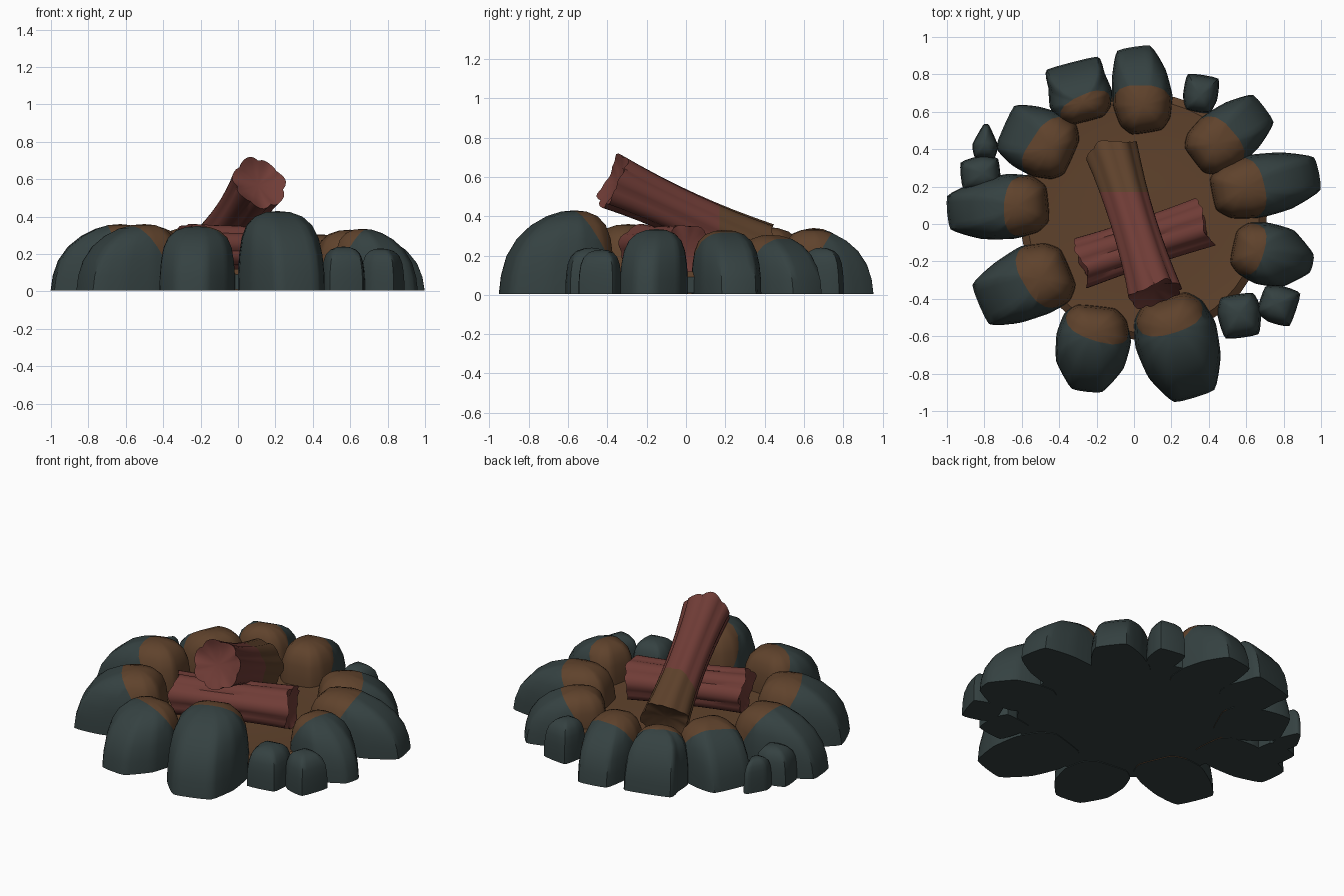
import bpy, bmesh, math, random
from mathutils import Vector

if "Cube" in bpy.data.objects:
    bpy.data.objects.remove(bpy.data.objects["Cube"])

random.seed(4)


def material(name, rgb):
    m = bpy.data.materials.new(name)
    m.diffuse_color = (*rgb, 1)
    m.use_nodes = True
    m.node_tree.nodes["Principled BSDF"].inputs["Base Color"].default_value = m.diffuse_color
    return m


STONE = material("slate stone", (0.035, 0.053, 0.053))
EARTH = material("brown earth", (0.115, 0.055, 0.025))
WOOD = material("red wood", (0.160, 0.045, 0.037))


def finish(bm, name, mats, angle):
    bmesh.ops.recalc_face_normals(bm, faces=bm.faces)
    me = bpy.data.meshes.new(name)
    bm.to_mesh(me)
    bm.free()
    for m in mats:
        me.materials.append(m)
    me.shade_smooth()
    me.set_sharp_from_angle(angle=math.radians(angle))
    ob = bpy.data.objects.new(name, me)
    bpy.context.collection.objects.link(ob)
    return ob


def split_colour(bm, point, normal):
    """Cut along a plane and give the faces behind it the second material."""
    bmesh.ops.bisect_plane(bm, geom=bm.verts[:] + bm.edges[:] + bm.faces[:],
                           plane_co=point, plane_no=normal)
    for f in bm.faces:
        if (f.calc_center_median() - point).dot(normal) < 0:
            f.material_index = 1


def bridge(bm, rings):
    for a, b in zip(rings, rings[1:]):
        n = len(a)
        for i in range(n):
            bm.faces.new((a[i], a[(i + 1) % n], b[(i + 1) % n], b[i]))


def fan(bm, ring, co):
    c = bm.verts.new(co)
    for i in range(len(ring)):
        bm.faces.new((ring[i], ring[(i + 1) % len(ring)], c))


def smooth_loop(pts, steps=4, tension=0.22):
    """Closed cardinal spline through the points."""
    out, n = [], len(pts)
    for i in range(n):
        p0, p1, p2, p3 = (pts[(i + k) % n] for k in (-1, 0, 1, 2))
        m1, m2 = (p2 - p0) * tension, (p3 - p1) * tension
        for s in range(steps):
            t = s / steps
            out.append(p1 * (2*t**3 - 3*t*t + 1) + m1 * (t**3 - 2*t*t + t)
                       + p2 * (3*t*t - 2*t**3) + m2 * (t**3 - t*t))
    return out


# Ring of stones: inner point, outer point, half width, half outer edge, height
STONES = [
    (.42, .16, .98, .27, .17, .09, .33),
    (.32, .34, .69, .62, .165, .09, .305),
    (.34, .60, .37, .79, .09, .08, .24),
    (.07, .49, .0, .94, .16, .09, .335),
    (-.25, .55, -.33, .86, .17, .14, .34),
    (-.33, .36, -.69, .52, .19, .12, .345),
    (-.80, .35, -.79, .53, .07, .015, .20),
    (-.72, .28, -.92, .26, .10, .07, .22),
    (-.46, .11, -.99, .06, .175, .09, .36),
    (-.35, -.23, -.82, -.43, .195, .11, .36),
    (-.2, -.44, -.25, -.89, .205, .08, .35),
    (.16, -.40, .32, -.92, .23, .11, .43),
    (.55, -.38, .58, -.60, .12, .09, .24),
    (.68, -.40, .86, -.46, .10, .09, .23),
    (.53, -.12, .95, -.21, .17, .05, .335),
]
# cross scale, outward scale, height: steep flanks and a sloping outer face
PROFILE = [(1, 1, 0), (1, .97, .22), (.97, .895, .45), (.91, .75, .66),
           (.79, .56, .82), (.58, .35, .93), (.3, .17, .985)]
FIRE_CENTRE = Vector((.02, .05, .31))


def stone(i, ix, iy, ox, oy, w, wo, h):
    small = h < .25
    inner, outer = Vector((ix, iy, 0)), Vector((ox, oy, 0))
    span = outer - inner
    length, along = span.length, span.normalized()
    side = Vector((-along.y, along.x, 0))
    if small:
        half = [(0, .7 * w), (.4, w), (1, wo)]
    else:
        half = [(0, .5 * w), (.13, .85 * w), (.38, w), (.7, .9 * w), (1, wo)]
    rim = smooth_loop([Vector((t * length, v * random.uniform(.96, 1.04)))
                       for t, v in half + [(t, -v) for t, v in reversed(half)]])
    top = (.45 if small else .32) * length
    base = .005
    bm = bmesh.new()
    rings = []
    for cross, out, z in PROFILE:
        if small:
            out = cross
        rings.append([bm.verts.new(
            inner + along * (top + (p.x - top) * (out if p.x > top else cross))
            + side * p.y * cross + Vector((0, 0, base + z * (h - base)))) for p in rim])
    bridge(bm, rings)
    bm.faces.new(rings[0])
    fan(bm, rings[-1], inner + along * top + Vector((0, 0, h)))
    if not small:                    # earth colour on the upper fire side
        d = (inner + outer) / 2 - FIRE_CENTRE
        d.z = 0
        d.normalize()
        r = .59 if h > .4 else .69
        split_colour(bm, FIRE_CENTRE + d * r, d - Vector((0, 0, .6)))
        for f in bm.faces:
            if max(v.co.z for v in f.verts) < .02:
                f.material_index = 0
    finish(bm, f"stone_{i + 1:02d}", [STONE, EARTH], 42)


for i, row in enumerate(STONES):
    stone(i, *row)

# Earth bed with a stone-coloured rim and underside
bm = bmesh.new()
rings = []
for r, z in [(.66, .009), (.66, .09), (.62, .12), (.45, .105), (.2, .115)]:
    rings.append([bm.verts.new((.05 + r * math.cos(a), .04 + r * math.sin(a), z))
                  for a in (math.tau * k / 48 for k in range(48))])
bridge(bm, rings)
bm.faces.new(rings[0])
fan(bm, rings[-1], (.05, .04, .12))
for f in bm.faces:
    f.material_index = int(min(v.co.z for v in f.verts) > .05)
finish(bm, "earth_bed", [STONE, EARTH], 40)


# Logs: grooved, waisted trunks with ragged, hollowed ends
def log(name, a, b, radius, waist, phase, ragged, cut_y=None):
    a, b = Vector(a), Vector(b)
    axis = (b - a).normalized()
    u = axis.cross(Vector((0, 0, 1))).normalized()
    v = u.cross(axis)
    n, length = 42, (b - a).length
    bm = bmesh.new()

    def ring(t, scale, rag):
        r = radius * scale * (waist + (1 - waist) * (2 * t - 1) ** 2)
        verts = []
        for k in range(n):
            th = math.tau * k / n
            lobe = abs(math.sin(3.5 * th + phase + .3 * t))
            rr = r * (.87 + .14 * lobe ** .6 + .04 * math.sin(2 * th + phase * 3))
            push = rag * ragged * math.sin(3 * th + phase * 2) * lobe
            verts.append(bm.verts.new(a + axis * (length * t + push)
                                      + (u * math.cos(th) + v * math.sin(th)) * rr))
        return verts

    rings = [ring(.03, .55, 0), ring(.01, .86, -.6), ring(0, 1, -1)]
    rings += [ring(k / 8, 1, 0) for k in range(1, 8)]
    rings += [ring(1, 1, 1), ring(.99, .86, .6), ring(.97, .55, 0)]
    bridge(bm, rings)
    fan(bm, rings[0], a + axis * length * .035)
    fan(bm, rings[-1], a + axis * length * .965)
    if cut_y is not None:            # lower end takes the earth colour
        split_colour(bm, Vector((0, cut_y, 0)), Vector((0, -1, 0)))
    finish(bm, name, [WOOD, EARTH], 38)


log("lying_log", (-.28, -.21, .235), (.375, .01, .23), .133, .94, .4, .02)
log("leaning_log", (.115, -.375, .58), (-.12, .385, .23), .145, .84, 1.1, .02, .17)
